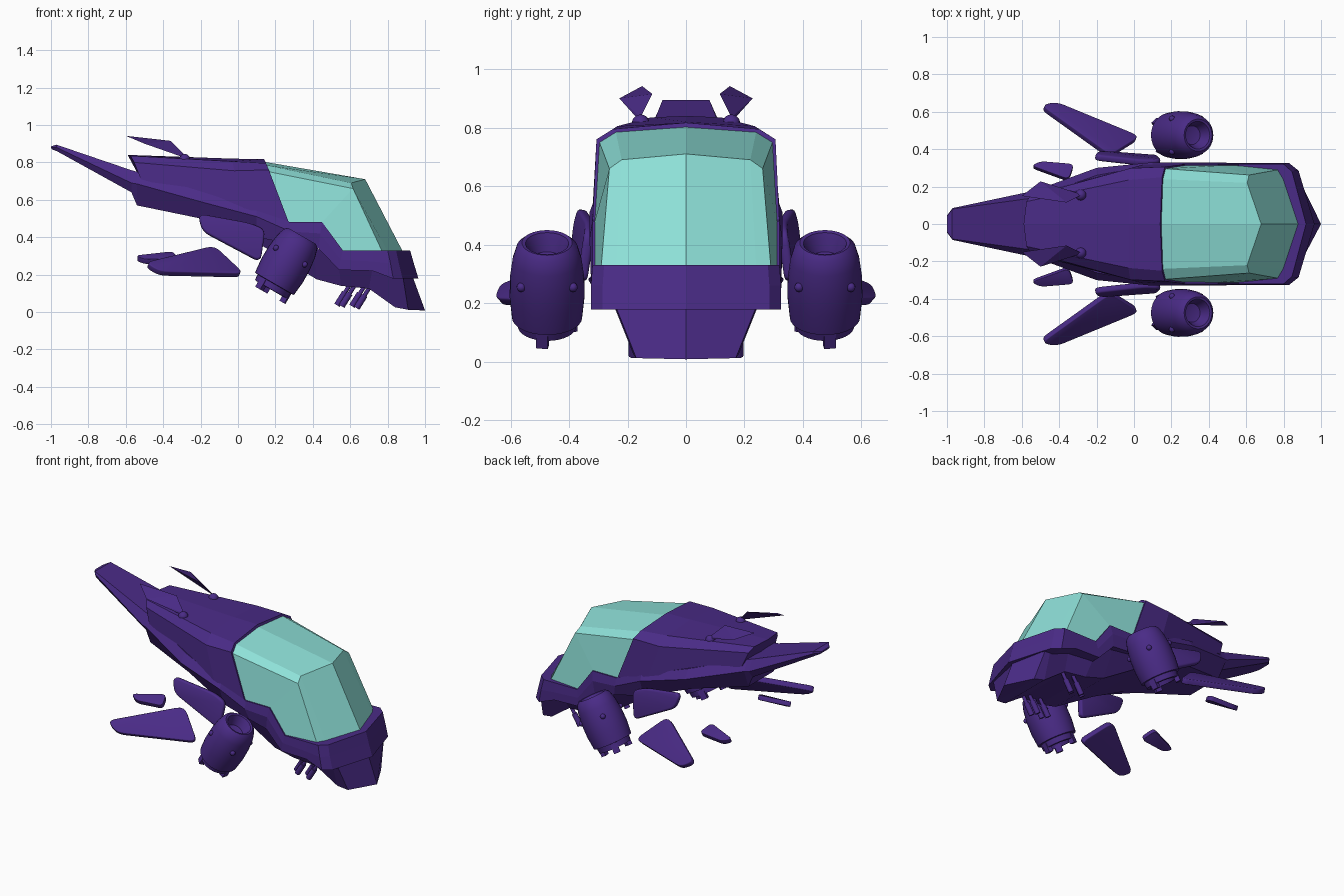
import bpy, bmesh
from math import radians, sin, cos, tau
from mathutils import Vector, Matrix

if "Cube" in bpy.data.objects:
    bpy.data.objects.remove(bpy.data.objects["Cube"])


def material(name, color):
    m = bpy.data.materials.new(name)
    m.diffuse_color = color
    m.use_nodes = True
    m.node_tree.nodes["Principled BSDF"].inputs["Base Color"].default_value = m.diffuse_color
    return m


PURPLE = material("purple paint", (0.068, 0.024, 0.24, 1))
TEAL = material("teal glass", (0.27, 0.75, 0.69, 1))


def finish(name, bm, mat=PURPLE, smooth=None, mirror=False):
    bmesh.ops.remove_doubles(bm, verts=bm.verts, dist=0.0005)
    bmesh.ops.recalc_face_normals(bm, faces=bm.faces)
    me = bpy.data.meshes.new(name)
    bm.to_mesh(me)
    bm.free()
    me.materials.append(mat)
    if smooth:
        me.polygons.foreach_set("use_smooth", [True] * len(me.polygons))
        me.set_sharp_from_angle(angle=radians(smooth))
    ob = bpy.data.objects.new(name, me)
    bpy.context.collection.objects.link(ob)
    if mirror:
        add_mirror(ob)
    return ob


def add_mirror(ob):
    m = ob.modifiers.new("mirror", "MIRROR")
    m.use_axis = (False, True, False)
    m.use_clip = False
    m.use_mirror_merge = False


def skin(name, rows, mat=PURPLE, closed=True, end_cap=True):
    """Loft half sections (flat xyz triples, top to bottom) mirrored in y."""
    bm = bmesh.new()
    rings = []
    for r in rows:
        half = [Vector(r[i:i + 3]) for i in range(0, len(r), 3)]
        if closed:
            a, b = half[0], half[-1]
            half = [Vector((a.x, 0, a.z))] + half + [Vector((b.x, 0, b.z))]
        other = [Vector((p.x, -p.y, p.z)) for p in half[1:]]
        rings.append([bm.verts.new(p) for p in other[::-1] + half])
    n = len(rings[0])
    for a, b in zip(rings, rings[1:]):
        for i in range(n if closed else n - 1):
            j = (i + 1) % n
            bm.faces.new((a[i], a[j], b[j], b[i]))
    if closed:
        bm.faces.new(rings[0])
        if end_cap:
            bm.faces.new(rings[-1])
    return finish(name, bm, mat)


def plate(name, corners, thick, radius, bevel):
    """Mirrored flat plate with rounded corners and rounded edges."""
    pts = [Vector(c) for c in corners]
    bm, loop = bmesh.new(), []
    for i, p in enumerate(pts):
        q, s = pts[i - 1], pts[(i + 1) % len(pts)]
        a = p + (q - p).normalized() * min(radius, (q - p).length * 0.4)
        b = p + (s - p).normalized() * min(radius, (s - p).length * 0.4)
        for k in range(5):
            t = k / 4
            loop.append(bm.verts.new(a * (1 - t) ** 2 + p * 2 * t * (1 - t) + b * t * t))
    bm.faces.new(loop)
    ob = finish(name, bm, smooth=40)
    s = ob.modifiers.new("thickness", "SOLIDIFY")
    s.thickness, s.offset = thick, 0
    b = ob.modifiers.new("round", "BEVEL")
    b.width, b.segments, b.limit_method = bevel, 3, "ANGLE"
    add_mirror(ob)
    return ob


def lathe(bm, profile, matrix, steps):
    rings = [[bm.verts.new(matrix @ Vector((r * cos(tau * k / steps), r * sin(tau * k / steps), h)))
              for k in range(steps)] for r, h in profile]
    for a, b in zip(rings, rings[1:]):
        for k in range(steps):
            j = (k + 1) % steps
            bm.faces.new((a[k], a[j], b[j], b[k]))


# Lower hull: tail boom, flanks and front collar
skin("lower_hull", [
    (-1.0, .04, .885, -1.0, .045, .878, -.995, .04, .87),
    (-.972, .08, .895, -.97, .085, .88, -.965, .08, .858),
    (-.57, .135, .758, -.57, .17, .69, -.57, .13, .64),
    (-.54, .14, .75, -.54, .175, .685, -.54, .13, .57),
    (-.20, .26, .645, -.2, .30, .59, -.2, .22, .50),
    (.10, .315, .55, .10, .33, .51, .10, .29, .40),
    (.28, .32, .48, .28, .33, .43, .30, .31, .36),
    (.45, .32, .48, .44, .33, .42, .43, .325, .34),
    (.56, .32, .33, .55, .325, .28, .54, .325, .225),
    (.72, .32, .33, .72, .325, .27, .72, .325, .22),
    (.80, .32, .33, .815, .325, .26, .83, .325, .178),
    (.845, .28, .33, .86, .285, .26, .88, .285, .178),
    (.92, 0, .33, .94, 0, .26, .965, 0, .178)], end_cap=False)

# Belly and pointed chin
skin("belly", [
    (-.10, .24, .50, -.10, .20, .465),
    (.10, .30, .45, .12, .23, .36),
    (.40, .29, .36, .42, .22, .175),
    (.54, .28, .25, .55, .21, .14),
    (.72, .26, .24, .70, .20, .125),
    (.85, .25, .20, .84, .18, .025),
    (.88, .245, .20, .91, .17, .012),
    (.93, 0, .20, 1.0, 0, .008)], end_cap=False)

# Upper rear cowling
skin("rear_cowling", [
    (-.59, 0, .84, -.575, .12, .835, -.555, .15, .80, -.52, .17, .71),
    (-.03, 0, .82, -.03, .235, .805, -.02, .298, .755, .05, .318, .55),
    (.14, 0, .817, .15, .25, .795, .165, .306, .76, .275, .32, .47)])

# Faceted canopy glass
skin("canopy", [
    (.14, 0, .803, .15, .24, .785, .165, .296, .75, .27, .312, .475),
    (.68, 0, .71, .605, .22, .69, .615, .262, .66, .45, .312, .48),
    (.88, 0, .325, .80, .24, .325, .77, .29, .325, .56, .312, .325)],
    TEAL, closed=False)

# Shoulder plates, detached wings and small tail winglets
plate("shoulder_plate", [(-.215, .355, .525), (-.19, .378, .43), (.12, .355, .265),
                         (.145, .33, .44), (.06, .325, .475)], .035, .04, .014)
plate("wing", [(.03, .46, .195), (-.13, .36, .345), (-.50, .625, .255), (-.42, .645, .205)],
      .035, .05, .014)
plate("winglet", [(-.55, .305, .29), (-.35, .232, .312), (-.32, .315, .275), (-.5, .33, .268)],
      .03, .03, .012)

# Roof fins with ball mounts
bm = bmesh.new()
for p in [(-.36, .115, .915), (-.6, .15, .942), (-.5, .228, .90), (-.28, .155, .835),
          (-.30, .165, .83)]:
    bm.verts.new(p)
bmesh.ops.convex_hull(bm, input=bm.verts)
finish("roof_fin", bm, mirror=True)
bm = bmesh.new()
bmesh.ops.create_uvsphere(bm, u_segments=16, v_segments=10, radius=.03,
                          matrix=Matrix.Translation((-.285, .155, .815)))
finish("fin_mount", bm, smooth=40, mirror=True)

# Tilted barrel engines
ENGINE = Matrix.Translation((.255, .475, .255)) @ Matrix.Rotation(radians(30), 4, "Y")
bm = bmesh.new()
lathe(bm, [(0, .10), (.05, .11), (.066, .155), (.074, .172), (.086, .175), (.104, .158),
           (.118, .11), (.127, .04), (.128, -.04), (.12, -.12), (.104, -.122), (.10, -.155),
           (.08, -.157), (.07, -.13), (0, -.13)], ENGINE, 32)
finish("engine", bm, smooth=35, mirror=True)

# Rivets around the engine and feet around its nozzle
bm = bmesh.new()
for k in range(4):
    spin = Matrix.Rotation(radians(45 + 90 * k), 4, "Z")
    bmesh.ops.create_uvsphere(bm, u_segments=12, v_segments=8, radius=.016,
                              matrix=ENGINE @ spin @ Matrix.Translation((.125, 0, .05)))
finish("engine_rivets", bm, smooth=40, mirror=True)
bm = bmesh.new()
for k in range(3):
    spin = Matrix.Rotation(radians(10 + 120 * k), 4, "Z")
    bmesh.ops.create_cube(bm, size=1, matrix=ENGINE @ spin @ Matrix.Translation((.088, 0, -.155))
                          @ Matrix.Diagonal((.03, .04, .06, 1)))
finish("nozzle_feet", bm, mirror=True)

# Chin guns
bm = bmesh.new()
for x, z, y in [(.61, .12, .18), (.69, .11, .18), (.585, .125, .155), (.665, .12, .155)]:
    m = Matrix.Translation((x, y, z)) @ Matrix.Rotation(radians(32), 4, "Y")
    lathe(bm, [(0, .03), (.011, .03), (.011, -.025), (.017, -.025), (.017, -.105), (0, -.105)], m, 12)
finish("chin_guns", bm, smooth=35, mirror=True)
